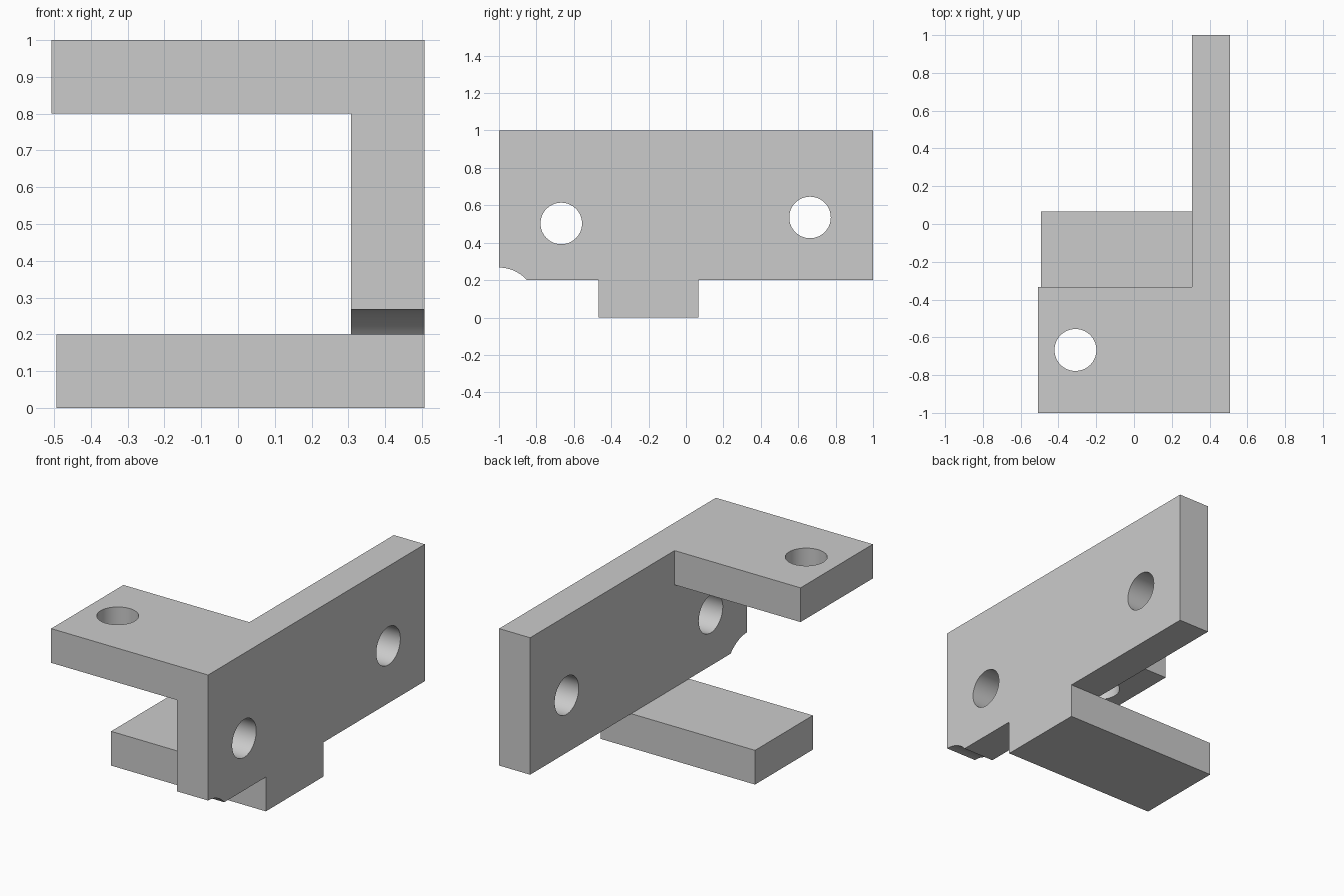
import bpy, bmesh
from math import cos, sin, pi, acos
from mathutils import Matrix, Vector

if "Cube" in bpy.data.objects:
    bpy.data.objects.remove(bpy.data.objects["Cube"])

grey = bpy.data.materials.new("grey metal")
grey.use_nodes = True
colour = (0.6, 0.6, 0.6, 1)
grey.diffuse_color = colour
grey.node_tree.nodes["Principled BSDF"].inputs["Base Color"].default_value = colour


def finish(name, bm):
    bmesh.ops.recalc_face_normals(bm, faces=bm.faces)
    mesh = bpy.data.meshes.new(name)
    bm.to_mesh(mesh)
    bm.free()
    mesh.materials.append(grey)
    ob = bpy.data.objects.new(name, mesh)
    bpy.context.scene.collection.objects.link(ob)
    return ob


def box(name, lo, hi):
    lo, hi = Vector(lo), Vector(hi)
    bm = bmesh.new()
    bmesh.ops.create_cube(bm, size=1, matrix=Matrix.Translation((lo + hi) / 2)
                          @ Matrix.Diagonal((*(hi - lo), 1)))
    return finish(name, bm)


def drill(name, centre, radius, axis):
    bm = bmesh.new()
    turn = Matrix.Rotation(pi / 2, 4, 'Y') if axis == 'X' else Matrix()
    bmesh.ops.create_cone(bm, cap_ends=True, segments=64, radius1=radius, radius2=radius,
                          depth=0.6, matrix=Matrix.Translation(centre) @ turn)
    return finish(name, bm)


def combine(target, other, operation):
    mod = target.modifiers.new(other.name, 'BOOLEAN')
    mod.operation, mod.solver, mod.object = operation, 'EXACT', other
    bpy.ops.object.select_all(action='DESELECT')
    bpy.context.view_layer.objects.active = target
    target.select_set(True)
    bpy.ops.object.modifier_apply(modifier=mod.name)
    bpy.data.objects.remove(other)


inner, outer = 0.307, 0.507

# Side plate with its lower tab and the arc bitten out of the front corner
arc_r, arc_z, edge_z = 0.2, 0.067, 0.2
span = acos((edge_z - arc_z) / arc_r)
profile = [(-1 + arc_r * sin(span * i / 16), arc_z + arc_r * cos(span * i / 16)) for i in range(17)]
profile += [(-0.467, edge_z), (-0.467, 0), (0.067, 0), (0.067, edge_z), (1, edge_z), (1, 1), (-1, 1)]
bm = bmesh.new()
face = bm.faces.new([bm.verts.new((inner, y, z)) for y, z in profile])
out = bmesh.ops.extrude_face_region(bm, geom=[face])
bmesh.ops.translate(bm, vec=(outer - inner, 0, 0),
                    verts=[v for v in out["geom"] if isinstance(v, bmesh.types.BMVert)])
bracket = finish("bracket", bm)

# Upper flange and lower arm
combine(bracket, box("upper_flange", (-0.507, -1, 0.8), (outer, -0.333, 1)), 'UNION')
combine(bracket, box("lower_arm", (-0.493, -0.467, 0), (outer, 0.067, 0.2)), 'UNION')

# Bolt holes
for name, centre, axis in (("front_hole", (0.407, -0.667, 0.503), 'X'),
                           ("rear_hole", (0.407, 0.663, 0.535), 'X'),
                           ("flange_hole", (-0.31, -0.667, 0.9), 'Z')):
    combine(bracket, drill(name, centre, 0.111, axis), 'DIFFERENCE')

bracket.select_set(True)
bpy.ops.object.shade_smooth_by_angle(angle=0.5)
